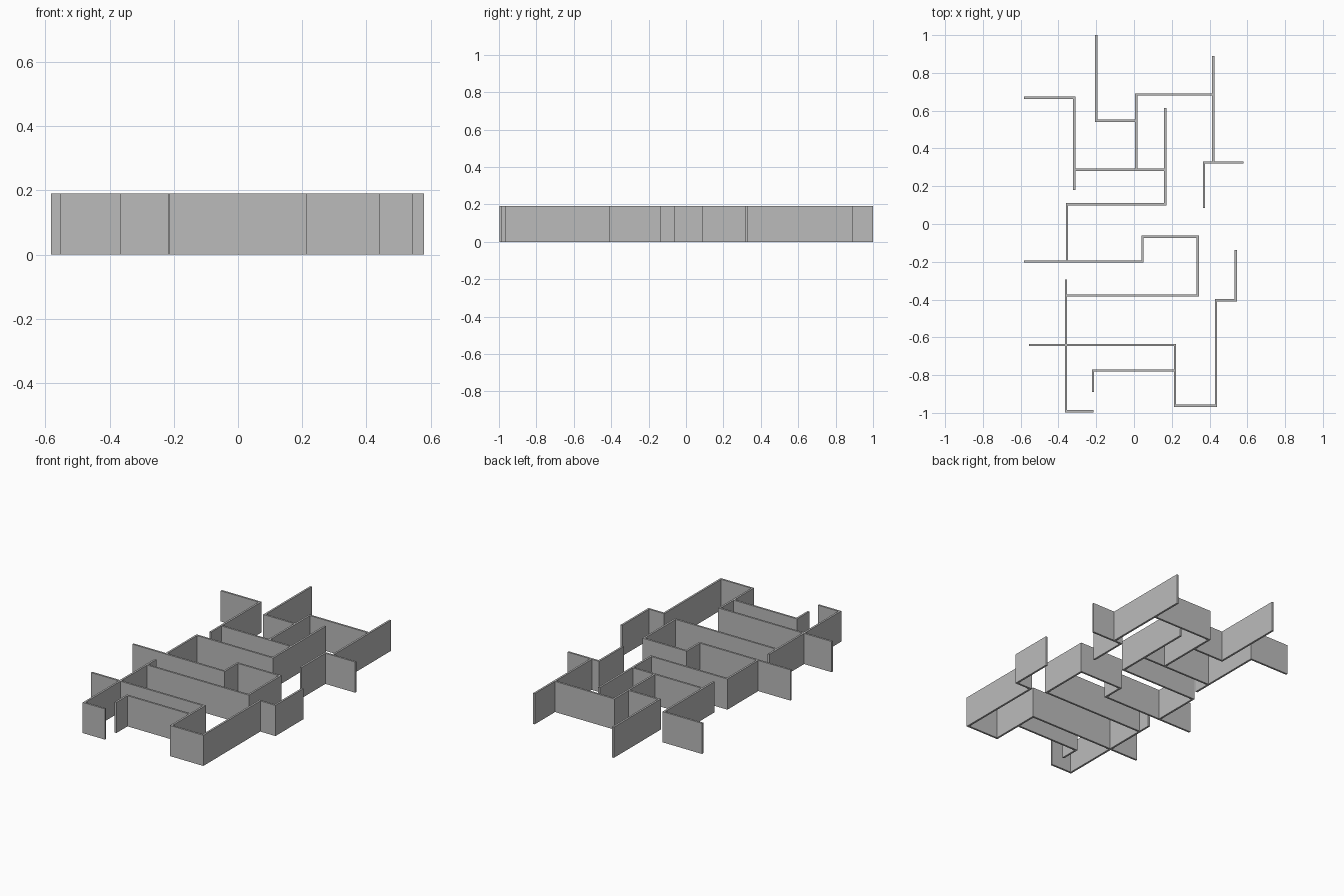
import bpy
import bmesh
from mathutils import Vector

HEIGHT = 0.19
THICKNESS = 0.012

cube = bpy.data.objects.get("Cube")
if cube:
    bpy.data.objects.remove(cube, do_unlink=True)

# Single plain grey for every wall
grey = bpy.data.materials.new("wall_grey")
grey.use_nodes = True
colour = (0.5, 0.5, 0.5, 1)
grey.diffuse_color = colour
grey.node_tree.nodes["Principled BSDF"].inputs["Base Color"].default_value = colour


def side_points(path):
    """Offset a path to both sides, mitring its right-angled corners."""
    points = [Vector(p) for p in path]
    normals = []
    for start, end in zip(points, points[1:]):
        along = (end - start).normalized()
        normals.append(Vector((-along.y, along.x)))
    half = THICKNESS / 2
    pairs = []
    for i, point in enumerate(points):
        before = normals[max(i - 1, 0)]
        after = normals[min(i, len(normals) - 1)]
        # At a right angle the mitre is the sum of both normals
        offset = before if before == after else before + after
        pairs.append((point + offset * half, point - offset * half))
    return pairs


def build_wall(name, path):
    """Make one closed wall of constant height that follows a path."""
    bm = bmesh.new()
    rings = []
    for left, right in side_points(path):
        corners = ((left, 0), (right, 0), (right, HEIGHT), (left, HEIGHT))
        rings.append([bm.verts.new((p.x, p.y, z)) for p, z in corners])
    for a, b in zip(rings, rings[1:]):
        for k in range(4):
            n = (k + 1) % 4
            bm.faces.new((a[k], a[n], b[n], b[k]))
    bm.faces.new(rings[0])
    bm.faces.new(rings[-1])
    bmesh.ops.recalc_face_normals(bm, faces=bm.faces)
    mesh = bpy.data.meshes.new(name)
    bm.to_mesh(mesh)
    bm.free()
    mesh.materials.append(grey)
    bpy.context.collection.objects.link(bpy.data.objects.new(name, mesh))


# Centre lines of the walls on the ground, from back to front
walls = {
    "back_wall": [(-.2, 1), (-.2, .547), (.012, .547)],
    "back_room_wall": [(.012, .287), (.012, .685), (.42, .685)],
    "back_left_wall": [(.42, .89), (.42, .325)],
    "left_corner_wall": [(.58, .325), (.37, .325), (.37, .085)],
    "back_right_wall": [(-.582, .668), (-.316, .668), (-.316, .18)],
    "upper_cross_wall": [(-.316, .287), (.166, .287)],
    "middle_wall": [(.166, .615), (.166, .104), (-.355, .104), (-.355, -.198)],
    "stepped_wall": [(-.582, -.198), (.045, -.198), (.045, -.068),
                     (.337, -.068), (.337, -.378), (-.36, -.378)],
    "front_right_wall": [(-.36, -.295), (-.36, -.992), (-.215, -.992)],
    "front_left_wall": [(-.555, -.64), (.217, -.64), (.217, -.962),
                        (.434, -.962), (.434, -.404), (.538, -.404),
                        (.538, -.137)],
    "front_alcove_wall": [(-.217, -.89), (-.217, -.775), (.217, -.775)],
}
for name, path in walls.items():
    build_wall(name, path)
